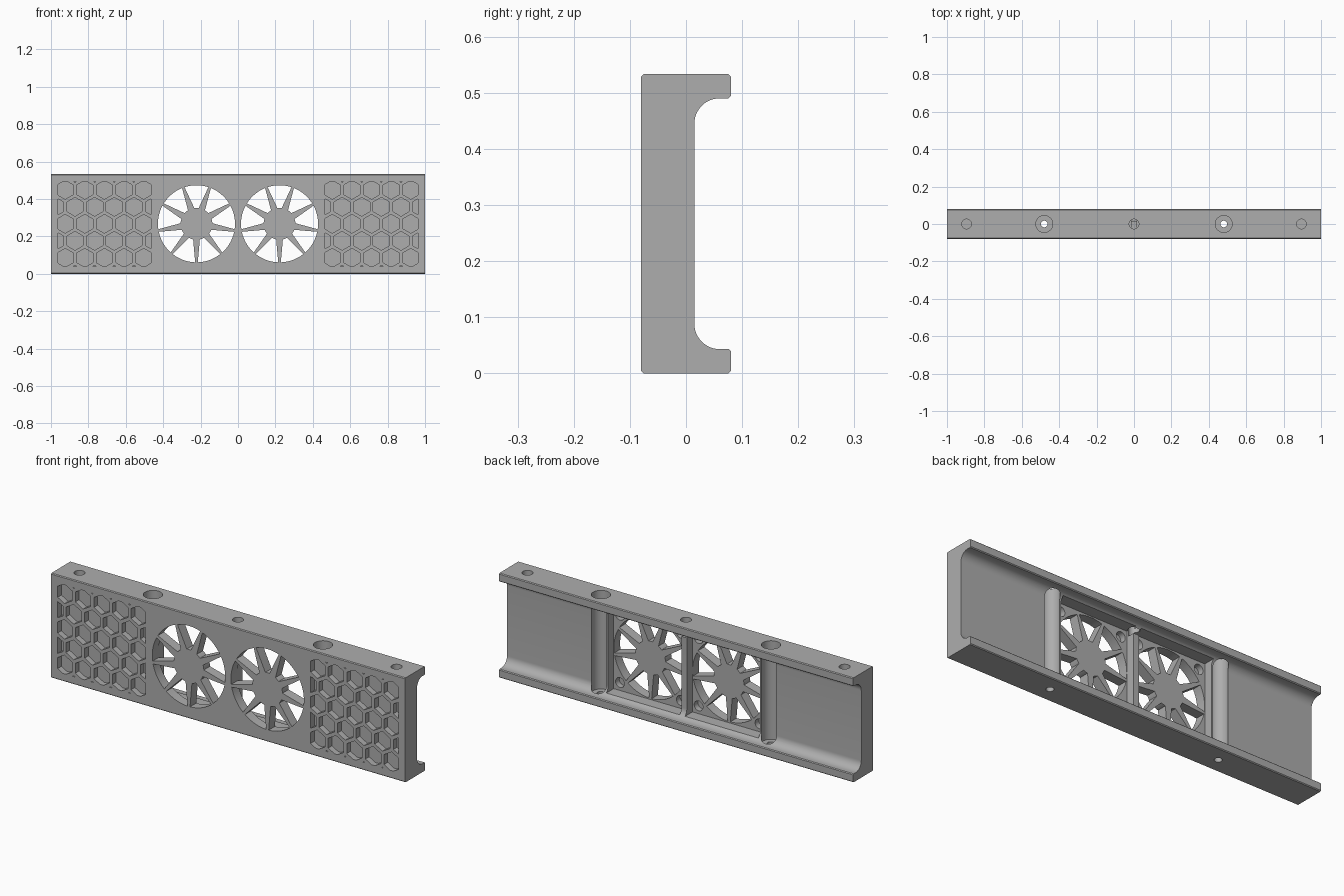
import bpy, bmesh, math
from mathutils import Vector

cube = bpy.data.objects.get("Cube")
if cube:
    bpy.data.objects.remove(cube)

grey = bpy.data.materials.new("matte grey")
grey.use_nodes = True
COLOUR = (0.42, 0.42, 0.42, 1)
grey.diffuse_color = COLOUR
grey.node_tree.nodes["Principled BSDF"].inputs["Base Color"].default_value = COLOUR

MID = 0.267     # height of the panel centres
FRONT = -0.08
WEB = 0.015     # rear surface of the wall


def finish(bm, name):
    bmesh.ops.recalc_face_normals(bm, faces=bm.faces[:])
    mesh = bpy.data.meshes.new(name)
    bm.to_mesh(mesh)
    bm.free()
    obj = bpy.data.objects.new(name, mesh)
    bpy.context.collection.objects.link(obj)
    mesh.materials.append(grey)
    return obj


def prism(bm, rear, front):
    """Join two matching outlines into a closed solid."""
    a = [bm.verts.new(p) for p in rear]
    b = [bm.verts.new(p) for p in front]
    bm.faces.new(a)
    bm.faces.new(b[::-1])
    for i in range(len(a)):
        j = (i + 1) % len(a)
        bm.faces.new((a[i], b[i], b[j], a[j]))


def rod(bm, x, c, r, lo, hi, upright=True):
    """Round cutter standing along z (c = y) or lying along y (c = z)."""
    ring = [(x + r * math.cos(t * math.tau / 40), c + r * math.sin(t * math.tau / 40)) for t in range(40)]
    ends = [[(u, v, h) if upright else (u, h, v) for u, v in ring] for h in (lo, hi)]
    prism(bm, *ends)


def cut(target, bm, name):
    tool = finish(bm, name)
    tool.hide_render = True
    mod = target.modifiers.new(name, 'BOOLEAN')
    mod.object = tool
    mod.solver = 'EXACT'
    bpy.context.view_layer.objects.active = target
    bpy.ops.object.modifier_apply(modifier=name)
    bpy.data.objects.remove(tool)


# Channel-shaped body: wall, two rear flanges, filleted inside corners
C, R = 0.004, 0.045
lower = [(FRONT, C), (FRONT + C, 0), (0.08 - C, 0), (0.08, C), (0.08, 0.043 - C), (0.08 - C, 0.043)]
for i in range(13):
    a = math.pi / 2 * i / 12
    lower.append((WEB + R - R * math.sin(a), 0.043 + R - R * math.cos(a)))
profile = lower + [(y, 0.533 - z) for y, z in reversed(lower)]
bm = bmesh.new()
prism(bm, [(-1, y, z) for y, z in profile], [(1, y, z) for y, z in profile])
body = finish(bm, "grille_body")

# Square fan seats in the rear
bm = bmesh.new()
for s in (-1, 1):
    seat = [(s * 0.222 + u * 0.207, MID + v * 0.212) for u, v in ((-1, -1), (1, -1), (1, 1), (-1, 1))]
    prism(bm, [(x, -0.03, z) for x, z in seat], [(x, 0.2, z) for x, z in seat])
cut(body, bm, "seat_cutter")

# Fan openings, leaving a hub with nine tapering spokes
bm = bmesh.new()
for s in (-1, 1):
    for k in range(9):
        mid = math.radians(290 + 40 * k)
        outline = []
        for r, half in ((0.206, 0.007), (0.085, 0.018)):
            span = math.pi / 9 - half / r
            arc = [mid + span * (i / 4 - 1) for i in range(9)]
            if r < 0.1:
                arc.reverse()
            outline += [(s * 0.222 + r * math.cos(a), MID + r * math.sin(a)) for a in arc]
        prism(bm, [(x, 0.1, z) for x, z in outline], [(x, -0.2, z) for x, z in outline])
cut(body, bm, "opening_cutter")

# Honeycomb pockets clipped to two rectangular panels
PITCH, DEPTH = 0.105, 0.03
for s in (-1, 1):
    centre = Vector((s * 0.714, 0, MID))
    bm = bmesh.new()
    for row in range(-3, 4):
        for col in range(-4, 4):
            x = centre.x + (col + (row % 2) / 2) * PITCH
            z = MID + row * PITCH * 0.866
            r = (PITCH - 0.018) / math.sqrt(3)
            bm.faces.new([bm.verts.new((x + r * math.sin(a), FRONT - 0.02, z + r * math.cos(a)))
                          for a in [i * math.pi / 3 for i in range(6)]])
    for n, d in (((1, 0, 0), 0.248), ((0, 0, 1), 0.227)):
        for side in (-1, 1):
            normal = Vector(n) * side
            bmesh.ops.bisect_plane(bm, geom=bm.verts[:] + bm.edges[:] + bm.faces[:],
                                   plane_co=centre + normal * d, plane_no=normal, clear_outer=True)
    out = bmesh.ops.extrude_face_region(bm, geom=bm.faces[:], use_keep_orig=True)
    moved = [v for v in out["geom"] if isinstance(v, bmesh.types.BMVert)]
    bmesh.ops.translate(bm, verts=moved, vec=(0, DEPTH + 0.02, 0))
    cut(body, bm, "honeycomb_cutter")

# Long screw channels with narrow exits, and blind holes in the top
bm = bmesh.new()
for s in (-1, 1):
    rod(bm, s * 0.48, 0, 0.045, 0.03, 0.6)
    rod(bm, s * 0.895, 0, 0.026, 0.49, 0.6)
    for u in (-1, 1):
        for v in (-1, 1):
            rod(bm, s * 0.222 + u * 0.172, MID + v * 0.172, 0.025, -0.06, 0.0, False)
rod(bm, 0, 0, 0.026, 0.45, 0.6)
cut(body, bm, "hole_cutter")
bm = bmesh.new()
for s in (-1, 1):
    rod(bm, s * 0.48, 0, 0.018, -0.1, 0.1)
cut(body, bm, "exit_cutter")

# Smooth curved walls, crisp edges
bpy.ops.object.select_all(action='DESELECT')
body.select_set(True)
bpy.context.view_layer.objects.active = body
bpy.ops.object.shade_smooth_by_angle(angle=math.radians(25))
